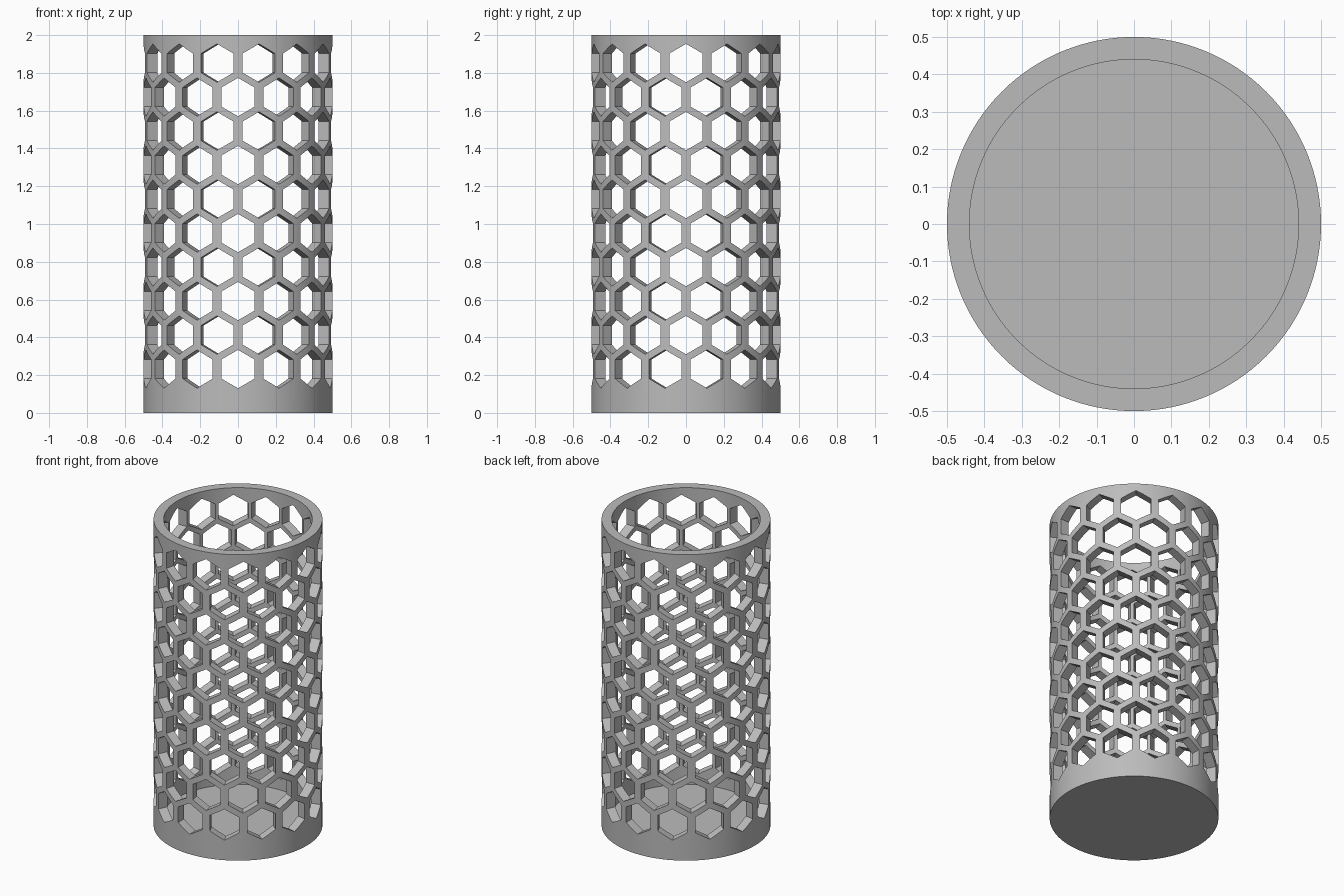
import bpy, bmesh, math
from mathutils import Matrix

if "Cube" in bpy.data.objects:
    bpy.data.objects.remove(bpy.data.objects["Cube"])

R_OUT, R_IN, HEIGHT, FLOOR = 0.5, 0.44, 2.0, 0.06
SIDES = 128
COLUMNS, ROWS = 14, 10
FIRST_ROW, ROW_PITCH, HEX_R = 0.232, 0.18, 0.1015

grey = bpy.data.materials.new("grey")
grey.diffuse_color = (0.5, 0.5, 0.5, 1)
grey.use_nodes = True
grey.node_tree.nodes["Principled BSDF"].inputs["Base Color"].default_value = grey.diffuse_color


def make_object(name, bm):
    bmesh.ops.recalc_face_normals(bm, faces=bm.faces)
    mesh = bpy.data.meshes.new(name)
    bm.to_mesh(mesh)
    bm.free()
    mesh.materials.append(grey)
    obj = bpy.data.objects.new(name, mesh)
    bpy.context.collection.objects.link(obj)
    return obj


# Cup: solid disc floor, outer wall, rim and inner wall, as rings of one profile
bm = bmesh.new()
rings = []
for r, z in ((R_OUT, 0), (R_OUT, HEIGHT), (R_IN, HEIGHT), (R_IN, FLOOR)):
    rings.append([bm.verts.new((r * math.cos(math.tau * i / SIDES),
                                r * math.sin(math.tau * i / SIDES), z))
                  for i in range(SIDES)])
for a, b in zip(rings, rings[1:]):
    for i in range(SIDES):
        j = (i + 1) % SIDES
        bm.faces.new((a[i], a[j], b[j], b[i]))
bm.faces.new(rings[0])
bm.faces.new(rings[-1])
cup = make_object("perforated_cup", bm)

# Hexagonal hole cutters: staggered rows of short radial prisms
bm = bmesh.new()
for row in range(ROWS):
    for col in range(COLUMNS):
        angle = math.tau * (col + 0.5 * (row % 2)) / COLUMNS - math.pi / 2
        place = (Matrix.Translation((0, 0, FIRST_ROW + row * ROW_PITCH))
                 @ Matrix.Rotation(angle, 4, 'Z')
                 @ Matrix.Translation((0.485, 0, 0))
                 @ Matrix.Rotation(math.pi / 2, 4, 'Y'))
        hexagon = bmesh.ops.create_cone(bm, cap_ends=True, segments=6,
                                        radius1=HEX_R, radius2=HEX_R, depth=0.15)
        # Point each hexagon up and down before placing it on the wall
        verts = hexagon["verts"]
        corner = max(verts, key=lambda v: abs(v.co.x))
        if abs(corner.co.x) < HEX_R * 0.95:
            bmesh.ops.rotate(bm, verts=verts, matrix=Matrix.Rotation(math.pi / 6, 3, 'Z'))
        bmesh.ops.transform(bm, verts=verts, matrix=place)
cutters = make_object("hole_cutters", bm)
cutters.hide_render = True

# Cut the holes and bake the result
cut = cup.modifiers.new("holes", 'BOOLEAN')
cut.operation = 'DIFFERENCE'
cut.solver = 'EXACT'
cut.object = cutters
bpy.context.view_layer.objects.active = cup
cup.select_set(True)
bpy.ops.object.modifier_apply(modifier=cut.name)
bpy.data.objects.remove(cutters)
bpy.ops.object.shade_smooth_by_angle(angle=math.radians(30))
